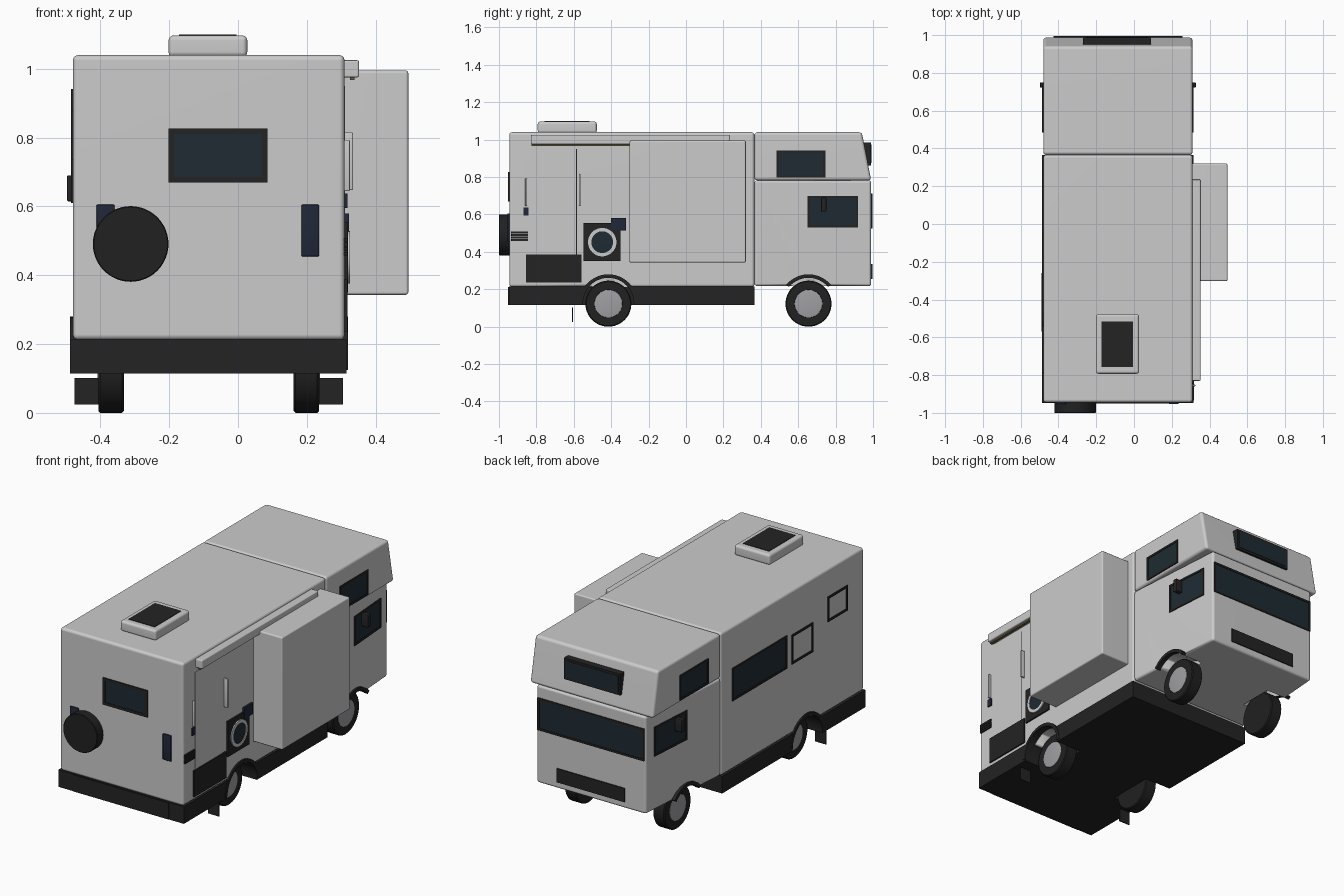
import bpy, bmesh, math
from mathutils import Matrix, Vector

if "Cube" in bpy.data.objects:
    bpy.data.objects.remove(bpy.data.objects["Cube"])

CX = -0.085          # vehicle centre line
L, R = -0.48, 0.31   # side walls


def material(name, col):
    m = bpy.data.materials.new(name)
    m.diffuse_color = (*col, 1)
    m.use_nodes = True
    m.node_tree.nodes["Principled BSDF"].inputs["Base Color"].default_value = m.diffuse_color
    return m


DARK = material("dark_plastic", (0.017, 0.017, 0.017))
RUBBER = material("rubber", (0.015, 0.015, 0.016))
GLASS = material("glass", (0.013, 0.024, 0.032))
BLUE = material("dark_blue", (0.015, 0.02, 0.04))
BROWN = material("awning_cloth", (0.14, 0.12, 0.05))
WHITE = material("white_ring", (0.75, 0.77, 0.78))
RIM = material("rim", (0.35, 0.35, 0.37))


def finish(name, bm, mat=None):
    bmesh.ops.recalc_face_normals(bm, faces=bm.faces)
    me = bpy.data.meshes.new(name)
    bm.to_mesh(me)
    bm.free()
    ob = bpy.data.objects.new(name, me)
    bpy.context.collection.objects.link(ob)
    if mat:
        me.materials.append(mat)
    bpy.ops.object.select_all(action='DESELECT')
    ob.select_set(True)
    bpy.context.view_layer.objects.active = ob
    bpy.ops.object.shade_smooth_by_angle(angle=math.radians(35))
    return ob


def flat_panels(ob):
    """Keep the big panels flat while the rounded edges stay smooth."""
    ob.modifiers.new("weighted", 'WEIGHTED_NORMAL').keep_sharp = True


def add_box(bm, x, y, z):
    c = Vector(((x[0] + x[1]) / 2, (y[0] + y[1]) / 2, (z[0] + z[1]) / 2))
    s = (abs(x[1] - x[0]), abs(y[1] - y[0]), abs(z[1] - z[0]))
    bmesh.ops.create_cube(bm, size=1, matrix=Matrix.Translation(c) @ Matrix.Diagonal((*s, 1)))


def box(name, x, y, z, mat=None, bevel=0, taper=0):
    bm = bmesh.new()
    add_box(bm, x, y, z)
    for v in bm.verts:   # narrow the +y end
        if taper and v.co.y > (y[0] + y[1]) / 2:
            v.co.x += taper if v.co.x < CX else -taper
    if bevel:
        bmesh.ops.bevel(bm, geom=bm.edges[:], offset=bevel, segments=3, profile=0.5, affect='EDGES')
    return finish(name, bm, mat)


def prism(name, pts, x0, x1, mat=None, bevel=0):
    """Extrude a (y, z) outline along x."""
    bm = bmesh.new()
    f = bm.faces.new([bm.verts.new((x0, y, z)) for y, z in pts])
    g = bmesh.ops.extrude_face_region(bm, geom=[f])['geom']
    bmesh.ops.translate(bm, verts=[v for v in g if isinstance(v, bmesh.types.BMVert)], vec=(x1 - x0, 0, 0))
    if bevel:
        bmesh.ops.bevel(bm, geom=bm.edges[:], offset=bevel, segments=3, profile=0.5, affect='EDGES')
    return finish(name, bm, mat)


def lathe(name, profile, centre, axis, mat, steps=48):
    """Spin a (radius, offset) outline around the x or y axis."""
    bm = bmesh.new()
    rings = []
    for i in range(steps):
        a = 2 * math.pi * i / steps
        rings.append([bm.verts.new(Vector((o, r * math.cos(a), r * math.sin(a)) if axis == 'x' else
                      (r * math.cos(a), o, r * math.sin(a))) + Vector(centre)) for r, o in profile])
    for i in range(steps):
        a, b = rings[i], rings[(i + 1) % steps]
        for j in range(len(profile)):
            k = (j + 1) % len(profile)
            bm.faces.new((a[j], a[k], b[k], b[j]))
    bmesh.ops.remove_doubles(bm, verts=bm.verts[:], dist=1e-5)
    return finish(name, bm, mat)


def window(name, axis, wall, out, a, b, t=0.012, glass=True, lean=0):
    """Framed window on a wall; a = horizontal span, b = height span, lean = wall shear along y."""
    def place(bm, d, h, v):
        w = (wall - out * 0.004, wall + out * d)
        add_box(bm, w if axis == 'x' else h, h if axis == 'x' else w, v)
    def shear(bm):
        for v in bm.verts:
            v.co.x += lean * (v.co.y - 0.366)
        return bm
    bm = bmesh.new()
    for v in ((b[0], b[0] + t), (b[1] - t, b[1])):
        place(bm, 0.006, a, v)
    for h in ((a[0], a[0] + t), (a[1] - t, a[1])):
        place(bm, 0.006, h, (b[0] + t, b[1] - t))
    finish(name + "_frame", shear(bm), DARK)
    if glass:
        bm = bmesh.new()
        place(bm, 0.003, (a[0] + t, a[1] - t), (b[0] + t, b[1] - t))
        finish(name + "_glass", shear(bm), GLASS)


# living body, tapering cab, sloping over-cab bunk, skirt
body = box("living_body", (L, R), (-0.945, 0.366), (0.212, 1.04), bevel=0.016)
cab = box("cab", (L, R), (0.366, 0.99), (0.217, 0.782), bevel=0.014, taper=0.045)
flat_panels(prism("overcab_bunk", [(0.366, 0.782), (0.99, 0.782), (0.94, 1.04), (0.366, 1.04)], L, R, bevel=0.016))
skirt = box("skirt", (-0.488, 0.316), (-0.947, 0.366), (0.115, 0.214), DARK)
box("rear_bumper", (-0.395, 0.22), (-0.951, -0.94), (0.116, 0.212), DARK)

LEAN = 0.045 / 0.624
for s, side in ((-1, "left"), (1, "right")):
    wall = CX + s * 0.395
    for y, end, a0, inset in ((-0.415, "rear", 0, 0), (0.655, "front", 40, 0.018)):
        # wheel well
        x0, x1 = sorted((CX + s * 0.235, CX + s * 0.45))
        cut = lathe("arch_cutter", [(0, x0), (0.137, x0), (0.137, x1), (0, x1)], (0, y, 0.125), 'x', None)
        cut.hide_render = True
        cut.hide_viewport = True
        for target in ((body, skirt) if end == "rear" else (cab,)):
            m = target.modifiers.new("arch", 'BOOLEAN')
            m.operation = 'DIFFERENCE'
            m.object = cut
        # wheel and arch trim
        o, i = CX + s * 0.32, CX + s * 0.247
        c = (0, y, 0.123)
        lathe(f"{end}_{side}_tyre", [(0, i), (0.118, i), (0.123, i + s * 0.005), (0.123, o - s * 0.005),
              (0.118, o), (0.075, o), (0.073, o - s * 0.008), (0, o - s * 0.008)], c, 'x', RUBBER)
        lathe(f"{end}_{side}_rim", [(0, o - s * 0.01), (0.074, o - s * 0.01), (0.074, o + s * 0.001),
              (0.064, o + s * 0.003), (0, o + s * 0.003)], c, 'x', RIM)
        n = 24
        ang = [math.radians(a0 + (180 - 2 * a0) * k / n) for k in range(n + 1)]
        pts = [(y + 0.155 * math.cos(t), 0.125 + 0.155 * math.sin(t)) for t in ang]
        pts += [(y + 0.136 * math.cos(t), 0.125 + 0.136 * math.sin(t)) for t in reversed(ang)]
        prism(f"{end}_{side}_arch", pts, CX + s * 0.36, CX + s * (0.404 - inset), DARK)
    box(f"{side}_mud_flap", (CX + s * 0.32, CX + s * 0.39), (-0.609, -0.603), (0.025, 0.102), DARK)
    # cab glazing and mirrors
    window(f"{side}_cab_window", 'x', wall, s, (0.65, 0.92), (0.53, 0.70), lean=-s * LEAN)
    window(f"{side}_bunk_window", 'x', wall, s, (0.485, 0.745), (0.797, 0.942))
    box(f"{side}_mirror", (wall - s * 0.03, wall + s * 0.017), (0.722, 0.75), (0.615, 0.69), DARK, 0.004)
flat_panels(body)
flat_panels(cab)
for p in skirt.data.polygons:
    p.use_smooth = False

# front end: windscreen, grille, bunk window box
window("windscreen", 'y', 0.99, 1, (CX - 0.342, CX + 0.342), (0.525, 0.712))
box("grille", (CX - 0.218, CX + 0.218), (0.985, 0.996), (0.255, 0.335), DARK)
box("bunk_front_frame", (-0.27, 0.09), (0.94, 0.988), (0.862, 0.985), DARK)
box("bunk_front_glass", (-0.258, 0.078), (0.97, 0.991), (0.874, 0.973), GLASS)

# rear wall: window, lamps, spare wheel
window("rear_window", 'y', -0.945, -1, (-0.202, 0.086), (0.67, 0.826), 0.016)
for x in (-0.411, 0.184):
    box("tail_lamp", (x, x + 0.052), (-0.954, -0.94), (0.455, 0.605), BLUE, 0.003)
lathe("spare_wheel", [(0, -0.94), (0.11, -0.94), (0.11, -0.997), (0.107, -1.0), (0, -1.0)],
      (-0.312, 0, 0.491), 'y', RUBBER)

# left wall windows
window("left_large_window", 'x', L, -1, (-0.235, 0.265), (0.61, 0.80))
window("left_middle_hatch", 'x', L, -1, (-0.475, -0.28), (0.615, 0.785), glass=False)
window("left_rear_hatch", 'x', L, -1, (-0.79, -0.61), (0.735, 0.88), glass=False)

# roof unit
flat_panels(box("roof_unit", (-0.202, 0.027), (-0.793, -0.477), (1.035, 1.097), bevel=0.014))
box("roof_unit_grille", (-0.172, -0.004), (-0.757, -0.515), (1.09, 1.1), DARK)

# right wall: slide-out room and awning
flat_panels(box("slide_out", (0.30, 0.495), (-0.302, 0.32), (0.343, 0.995), bevel=0.008))
flat_panels(box("awning_case", (0.30, 0.352), (-0.83, 0.235), (0.975, 1.025), bevel=0.006))
box("awning_cloth_edge", (0.325, 0.338), (-0.825, 0.23), (0.967, 0.977), BROWN)

# entry door, handles, lockers
box("entry_door", (0.30, 0.3115), (-0.835, -0.589), (0.24, 0.95))
box("door_gap", (0.305, 0.311), (-0.589, -0.584), (0.24, 0.95), DARK)
box("door_rail", (0.305, 0.334), (-0.573, -0.563), (0.648, 0.815), bevel=0.003)
box("grab_handle", (0.305, 0.325), (-0.86, -0.85), (0.645, 0.793), bevel=0.003)
box("door_light", (0.305, 0.318), (-0.87, -0.842), (0.595, 0.638), BLUE)
box("lower_locker", (0.305, 0.318), (-0.855, -0.56), (0.235, 0.387), DARK)
for k in range(4):
    z = 0.457 + k * 0.0135
    box("vent_slat", (0.305, 0.318), (-0.935, -0.845), (z, z + 0.011), DARK)

# round-port appliance
box("appliance_panel", (0.305, 0.319), (-0.547, -0.35), (0.35, 0.555), DARK)
lathe("port_ring", [(0.058, 0.315), (0.076, 0.315), (0.076, 0.325), (0.058, 0.325)], (0, -0.448, 0.452), 'x', WHITE)
lathe("port_glass", [(0, 0.315), (0.059, 0.315), (0.059, 0.322), (0, 0.324)], (0, -0.448, 0.452), 'x', GLASS)
box("appliance_lamp", (0.305, 0.322), (-0.402, -0.322), (0.515, 0.58), BLUE)
